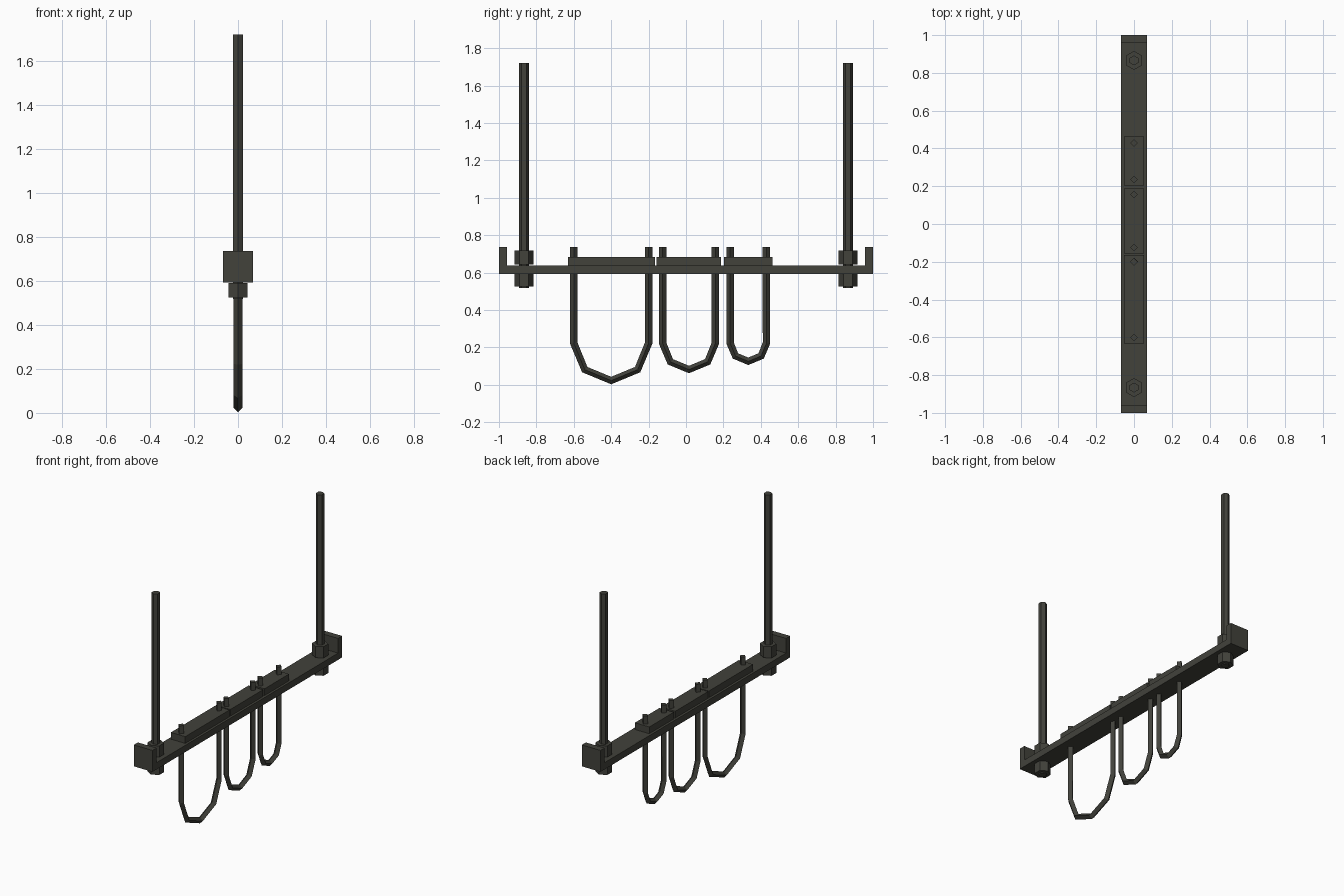
import bpy, bmesh, math
from mathutils import Vector

if "Cube" in bpy.data.objects:
    bpy.data.objects.remove(bpy.data.objects["Cube"])

steel = bpy.data.materials.new("dark_olive_steel")
steel.diffuse_color = (0.054, 0.054, 0.044, 1)
steel.use_nodes = True
steel.node_tree.nodes["Principled BSDF"].inputs["Base Color"].default_value = steel.diffuse_color


def finish(name, bm):
    bmesh.ops.recalc_face_normals(bm, faces=bm.faces)
    me = bpy.data.meshes.new(name)
    bm.to_mesh(me)
    bm.free()
    me.materials.append(steel)
    ob = bpy.data.objects.new(name, me)
    bpy.context.collection.objects.link(ob)
    return ob


def prism_x(name, profile, half):
    """Extrude a (y, z) outline across x."""
    bm = bmesh.new()
    f = bm.faces.new([bm.verts.new((-half, y, z)) for y, z in profile])
    r = bmesh.ops.extrude_face_region(bm, geom=[f])
    vs = [v for v in r["geom"] if isinstance(v, bmesh.types.BMVert)]
    bmesh.ops.translate(bm, vec=(2 * half, 0, 0), verts=vs)
    return finish(name, bm)


def hex_post(name, y, z0, z1, radius):
    """Six-sided upright with corners pointing along y."""
    bm = bmesh.new()
    rings = [[bm.verts.new((radius * math.sin(i * math.pi / 3),
                            y + radius * math.cos(i * math.pi / 3), z))
              for i in range(6)] for z in (z0, z1)]
    bm.faces.new(rings[0])
    bm.faces.new(rings[1])
    for i in range(6):
        j = (i + 1) % 6
        bm.faces.new((rings[0][i], rings[0][j], rings[1][j], rings[1][i]))
    return finish(name, bm)


def u_bolt(name, ya, yb, top, bend, r):
    """Diamond-section rod bent into a U in the y-z plane."""
    c, rad = (ya + yb) / 2, (yb - ya) / 2
    path = [Vector((0, ya, top))]
    path += [Vector((0, c + rad * math.cos(a), bend + rad * math.sin(a)))
             for a in (math.pi + i * math.pi / 4 for i in range(5))]
    path.append(Vector((0, yb, top)))
    bm = bmesh.new()
    rings = []
    for i, p in enumerate(path):
        d0 = (p - path[max(i - 1, 0)]).normalized()
        d1 = (path[min(i + 1, len(path) - 1)] - p).normalized()
        t = (d0 + d1).normalized()
        n = Vector((0, -t.z, t.y)) * r
        x = Vector((r, 0, 0))
        rings.append([bm.verts.new(p + o) for o in (x, n, -x, -n)])
    for a, b in zip(rings, rings[1:]):
        for i in range(4):
            j = (i + 1) % 4
            bm.faces.new((a[i], a[j], b[j], b[i]))
    bm.faces.new(rings[0])
    bm.faces.new(rings[-1])
    return finish(name, bm)


BASE, DECK, LIP = 0.594, 0.639, 0.737

# Crossbar with upturned ends
prism_x("crossbar", [(-1, BASE), (1, BASE), (1, LIP), (0.957, LIP), (0.957, DECK),
                     (-0.957, DECK), (-0.957, LIP), (-1, LIP)], 0.069)

# Hanger rods with a nut above and below the bar
for side, y in (("left", -0.866), ("right", 0.866)):
    hex_post("hanger_rod_" + side, y, 0.519, 1.722, 0.026)
    hex_post("upper_nut_" + side, y, 0.644, 0.719, 0.05)
    hex_post("lower_nut_" + side, y, 0.525, 0.592, 0.05)

# U bolts and their clamp plates, large to small
for size, ya, yb, p0, p1 in (("large", -0.6, -0.2, -0.632, -0.165),
                             ("medium", -0.125, 0.157, -0.157, 0.188),
                             ("small", 0.236, 0.43, 0.204, 0.463)):
    u_bolt("u_bolt_" + size, ya, yb, LIP, 0.223, 0.02)
    prism_x("clamp_plate_" + size, [(p0, DECK), (p1, DECK), (p1, 0.684), (p0, 0.684)], 0.053)
